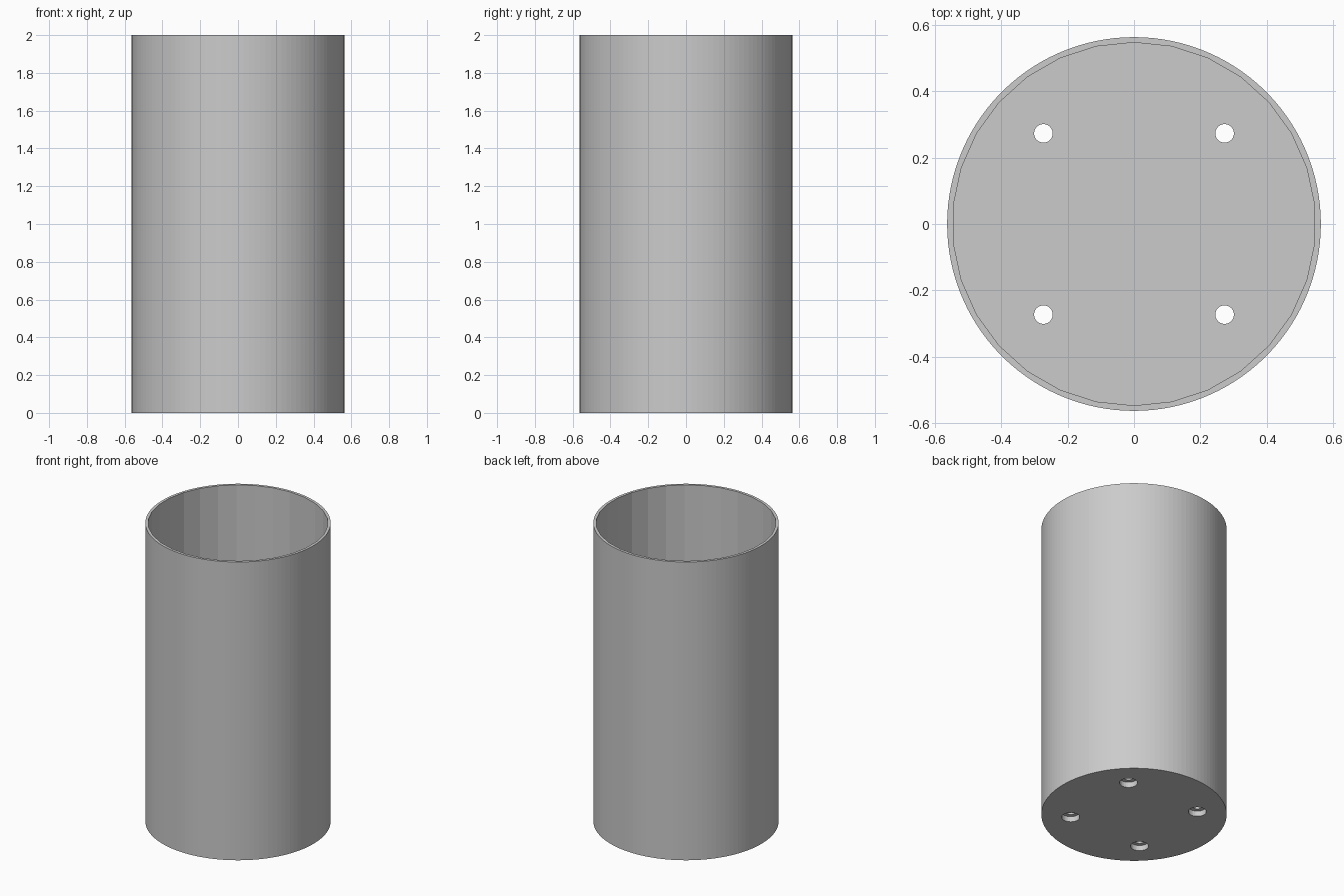
import bpy
import math

cube = bpy.data.objects.get("Cube")
if cube:
    bpy.data.objects.remove(cube, do_unlink=True)

HEIGHT = 2.0
OUTER, INNER = 0.563, 0.547
FLOOR = 0.07
HOLE_POS, HOLE_R = 0.273, 0.028
BORE_R, BORE_DEPTH = 0.055, 0.036

grey = bpy.data.materials.new("plain grey")
grey.use_nodes = True
colour = (0.6, 0.6, 0.6, 1)
grey.diffuse_color = colour
grey.node_tree.nodes["Principled BSDF"].inputs["Base Color"].default_value = colour


def cylinder(name, radius, z0, z1, sides, x=0, y=0, turn=0):
    bpy.ops.mesh.primitive_cylinder_add(
        vertices=sides, radius=radius, depth=z1 - z0,
        location=(x, y, (z0 + z1) / 2), rotation=(0, 0, turn))
    obj = bpy.context.object
    obj.name = name
    obj.data.materials.append(grey)
    return obj


def cut(target, cutter):
    mod = target.modifiers.new(cutter.name, 'BOOLEAN')
    mod.operation = 'DIFFERENCE'
    mod.solver = 'EXACT'
    mod.object = cutter
    bpy.context.view_layer.objects.active = target
    bpy.ops.object.modifier_apply(modifier=mod.name)
    bpy.data.objects.remove(cutter, do_unlink=True)


# Round outer body
cup = cylinder("cup_body", OUTER, 0, HEIGHT, 120)

# Faceted hollow, open at the top
cut(cup, cylinder("hollow", INNER, FLOOR, HEIGHT + 0.1, 30))

# Four screw holes, each with a wider recess underneath
for x in (-HOLE_POS, HOLE_POS):
    for y in (-HOLE_POS, HOLE_POS):
        cut(cup, cylinder("screw_hole", HOLE_R, -0.1, FLOOR + 0.1, 30, x, y))
        cut(cup, cylinder("screw_recess", BORE_R, -0.1, BORE_DEPTH, 30, x, y))
